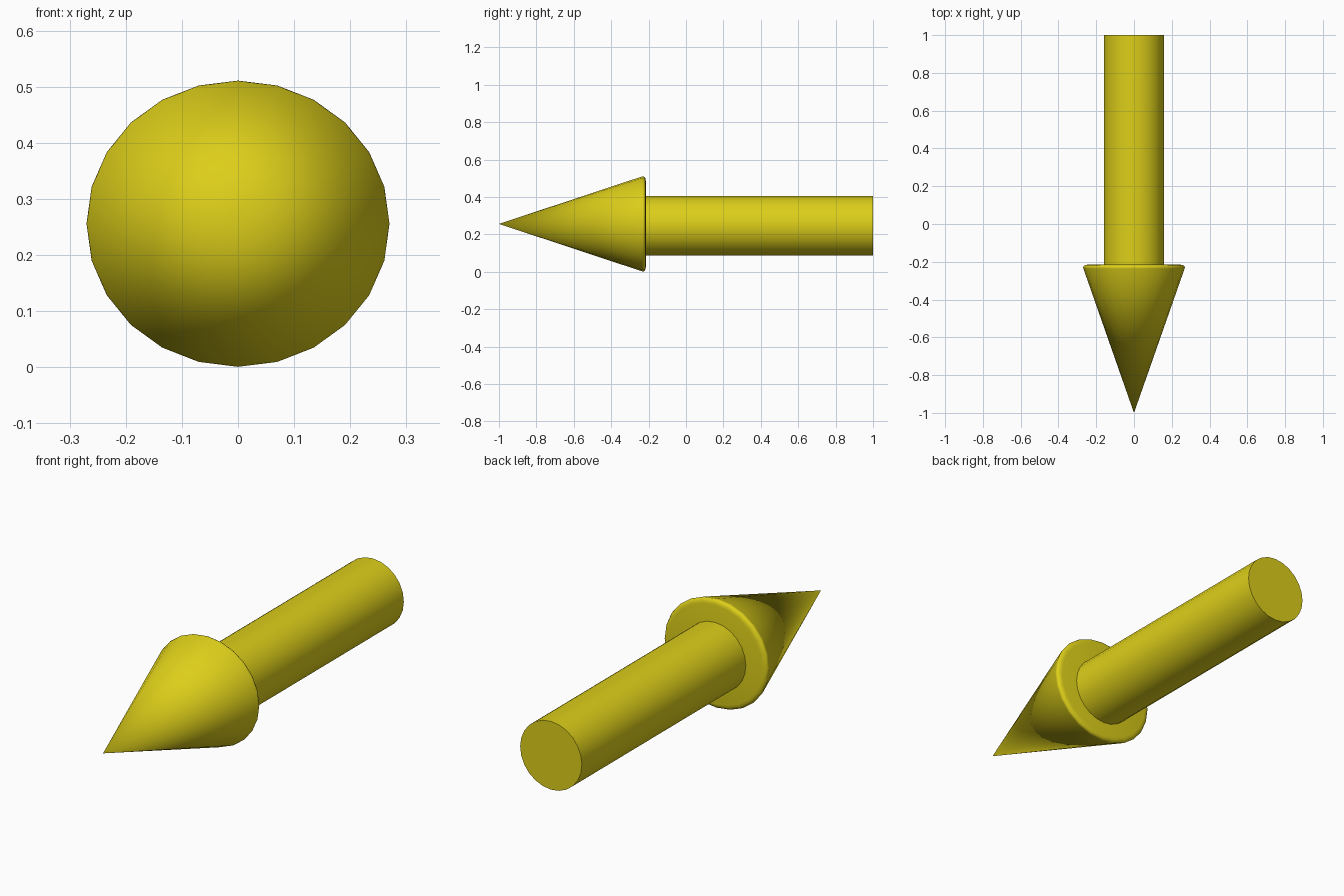
import bpy, math

if "Cube" in bpy.data.objects:
    bpy.data.objects.remove(bpy.data.objects["Cube"])

SIDES = 24


def lathe(name, profile, centre_z, squash, mat):
    """Spin a (y, radius) profile around the y axis; zero radius makes a pole."""
    verts, faces, rings = [], [], []
    for y, r in profile:
        n = 1 if r == 0 else SIDES
        rings.append(list(range(len(verts), len(verts) + n)))
        for i in range(n):
            a = 2 * math.pi * i / SIDES
            verts.append((r * math.sin(a), y, centre_z + squash * r * math.cos(a)))
    for lo, hi in zip(rings, rings[1:]):
        for i in range(SIDES):
            j = (i + 1) % SIDES
            if len(lo) == 1:
                faces.append((lo[0], hi[i], hi[j]))
            else:
                faces.append((lo[j], lo[i], hi[i], hi[j]))
    # flat caps on open ends
    if len(rings[0]) > 1:
        faces.append(rings[0])
    faces.append(rings[-1][::-1])
    mesh = bpy.data.meshes.new(name)
    mesh.from_pydata(verts, [], faces)
    mesh.materials.append(mat)
    obj = bpy.data.objects.new(name, mesh)
    bpy.context.collection.objects.link(obj)
    # consistent outward normals
    bpy.context.view_layer.objects.active = obj
    bpy.ops.object.select_all(action='DESELECT')
    obj.select_set(True)
    bpy.ops.object.mode_set(mode='EDIT')
    bpy.ops.mesh.select_all(action='SELECT')
    bpy.ops.mesh.normals_make_consistent(inside=False)
    bpy.ops.object.mode_set(mode='OBJECT')
    bpy.ops.object.shade_smooth_by_angle(angle=math.radians(50))
    return obj


yellow = bpy.data.materials.new("yellow")
yellow.diffuse_color = (0.72, 0.62, 0.01, 1)
yellow.use_nodes = True
yellow.node_tree.nodes["Principled BSDF"].inputs["Base Color"].default_value = yellow.diffuse_color

# Slightly flattened cone with a small rounded rim at the back
lathe("arrow_head",
      [(-1, 0), (-0.236, 0.268), (-0.229, 0.27), (-0.222, 0.266),
       (-0.217, 0.258), (-0.215, 0.245)],
      0.256, 0.255 / 0.27, yellow)

# Round shaft, seated just inside the head
lathe("arrow_shaft", [(-0.23, 0.16), (1, 0.16)], 0.246, 1, yellow)
